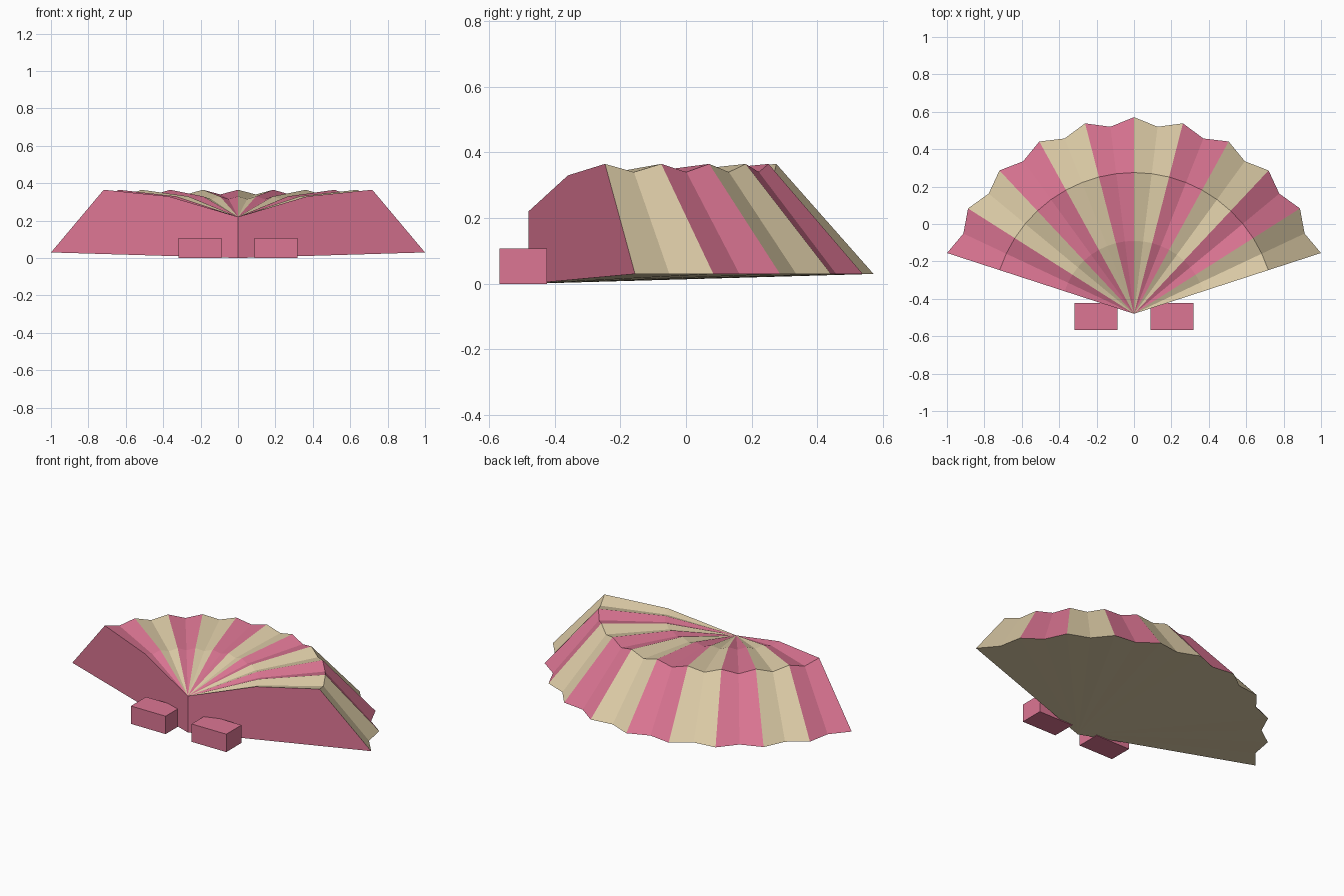
import bpy, bmesh
from math import sin, cos, radians

cube = bpy.data.objects.get("Cube")
if cube:
    bpy.data.objects.remove(cube, do_unlink=True)


def material(name, rgb):
    m = bpy.data.materials.new(name)
    m.use_nodes = True
    m.diffuse_color = (*rgb, 1)
    m.node_tree.nodes["Principled BSDF"].inputs["Base Color"].default_value = (*rgb, 1)
    return m


tan = material("tan", (0.73, 0.61, 0.39))
pink = material("pink", (0.72, 0.18, 0.295))


def make_object(name, bm, mats):
    bmesh.ops.recalc_face_normals(bm, faces=bm.faces)
    mesh = bpy.data.meshes.new(name)
    bm.to_mesh(mesh)
    bm.free()
    for m in mats:
        mesh.materials.append(m)
    obj = bpy.data.objects.new(name, mesh)
    bpy.context.collection.objects.link(obj)
    return obj


# Pleated fan shell: radial sections swept about a hinge, alternating ridge and valley
HINGE_Y = -0.48
RIBS = 10
RIDGE = [(0.39, 0.33), (0.755, 0.365), (1.051, 0.03)]    # (radius, height)
VALLEY = [(0.39, 0.315), (0.755, 0.34), (1.008, 0.03)]

bm = bmesh.new()
hinge_top = bm.verts.new((0, HINGE_Y, 0.22))
hinge_base = bm.verts.new((0, HINGE_Y, 0))
sections = []
for i in range(2 * RIBS + 1):
    a = radians(18 + 144 * i / (2 * RIBS))
    profile = VALLEY if i % 2 else RIDGE
    sections.append([bm.verts.new((r * cos(a), HINGE_Y + r * sin(a), z)) for r, z in profile])


def face(verts, colour):
    bm.faces.new(verts).material_index = colour


for i, (a, b) in enumerate(zip(sections, sections[1:])):
    colour = (i // 2) % 2                       # each ridge-to-ridge rib has one colour
    face((hinge_top, a[0], b[0]), colour)       # inner top
    face((a[0], a[1], b[1], b[0]), colour)      # outer top
    face((a[1], a[2], b[2], b[1]), colour)      # sloping rim
    face((hinge_base, b[2], a[2]), 0)           # underside
for end in (sections[0], sections[-1]):         # flat front walls
    face((hinge_base, hinge_top, *end), 1)
make_object("fan_shell", bm, (tan, pink))

# Pair of block feet in front of the hinge
for side, name in ((1, "left_foot"), (-1, "right_foot")):
    bm = bmesh.new()
    bmesh.ops.create_cube(bm, size=1)
    bmesh.ops.scale(bm, vec=(0.232, 0.145, 0.108), verts=bm.verts)
    bmesh.ops.translate(bm, vec=(side * 0.203, -0.495, 0.054), verts=bm.verts)
    make_object(name, bm, (pink,))
